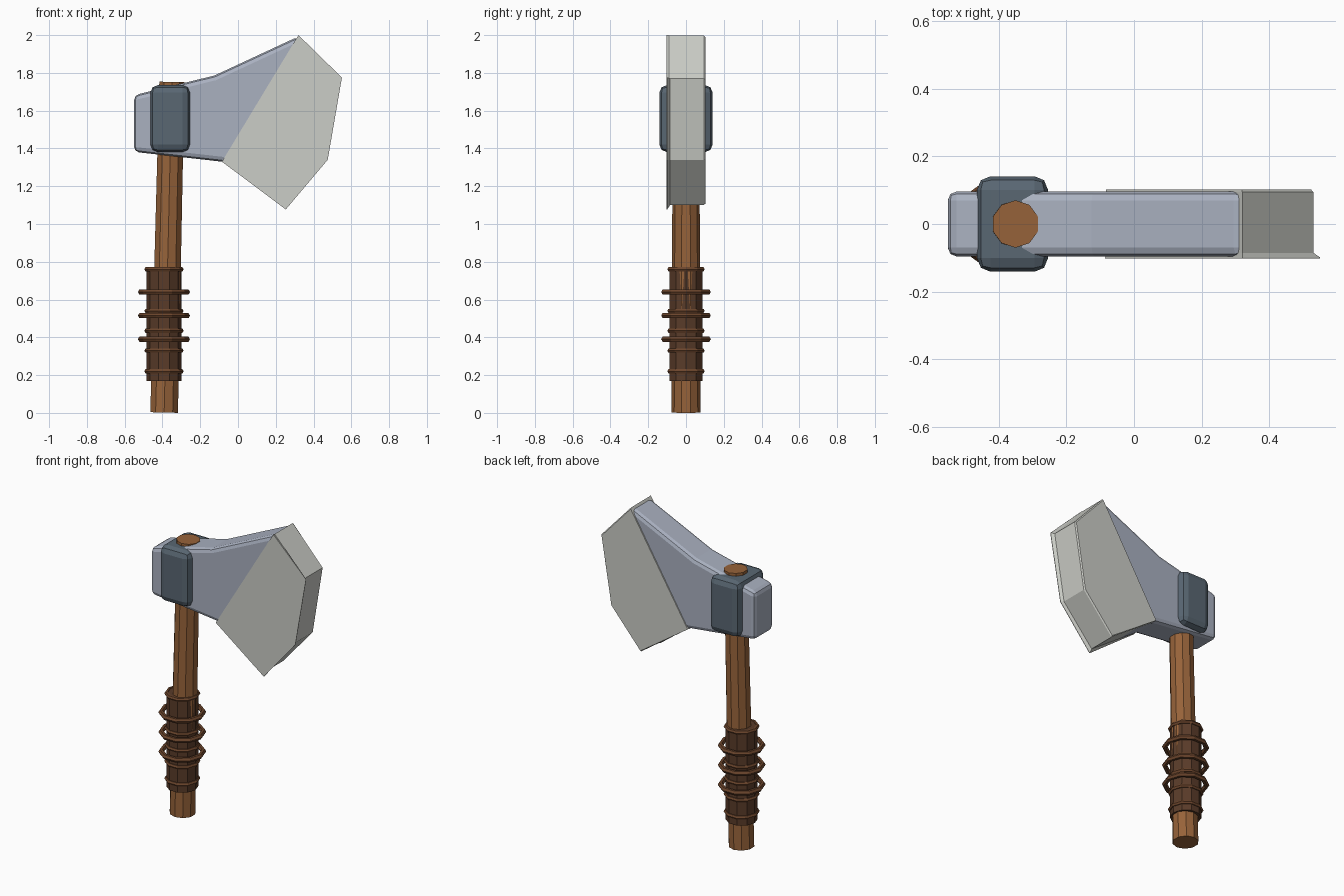
import bpy, bmesh, math
from mathutils import Vector

if "Cube" in bpy.data.objects:
    bpy.data.objects.remove(bpy.data.objects["Cube"])


def material(name, rgb):
    m = bpy.data.materials.new(name)
    m.diffuse_color = (*rgb, 1)
    m.use_nodes = True
    m.node_tree.nodes["Principled BSDF"].inputs["Base Color"].default_value = m.diffuse_color
    return m


WOOD = material("wood", (0.31, 0.125, 0.042))
LEATHER = material("leather", (0.10, 0.044, 0.022))
CORD = material("cord", (0.15, 0.06, 0.025))
STEEL = material("steel", (0.40, 0.44, 0.53))
EDGE = material("pale_steel", (0.60, 0.61, 0.57))
IRON = material("iron", (0.10, 0.135, 0.17))


def finish(ob, name, mat):
    ob.name = ob.data.name = name
    ob.data.materials.append(mat)
    return ob


def loft(name, layers, mat):
    """Solid through outlines of (x, z) points, each placed at depth y."""
    bm = bmesh.new()
    rings = [[bm.verts.new((x, y, z)) for x, z in pts] for y, pts in layers]
    n = len(rings[0])
    for a, b in zip(rings, rings[1:]):
        for i in range(n):
            j = (i + 1) % n
            bm.faces.new((a[i], a[j], b[j], b[i]))
    bm.faces.new(rings[0])
    bm.faces.new(rings[-1])
    bmesh.ops.recalc_face_normals(bm, faces=bm.faces)
    me = bpy.data.meshes.new(name)
    bm.to_mesh(me)
    bm.free()
    ob = bpy.data.objects.new(name, me)
    bpy.context.collection.objects.link(ob)
    return finish(ob, name, mat)


def bevel(ob, width, segments):
    mod = ob.modifiers.new("bevel", 'BEVEL')
    mod.width = width
    mod.segments = segments
    mod.limit_method = 'ANGLE'
    mod.angle_limit = math.radians(30)


# Tapered, slightly leaning ten-sided handle
low, high = Vector((-0.391, 0, 0.002)), Vector((-0.35, 0, 1.752))
bpy.ops.mesh.primitive_cone_add(
    vertices=10, radius1=0.077, radius2=0.070, depth=(high - low).length,
    location=(low + high) / 2,
    rotation=(0, math.atan2(high.x - low.x, high.z - low.z), 0))
finish(bpy.context.object, "handle", WOOD)

# Leather grip sleeve
GX = -0.392
bpy.ops.mesh.primitive_cylinder_add(
    vertices=10, radius=0.092, depth=0.60, location=(GX, 0, 0.468),
    rotation=(0, 0, math.pi / 2))
finish(bpy.context.object, "grip", LEATHER)

# Tight bindings and wider loose rings around the grip
rings = [("binding", 0.091, 0.013, (0.22, 0.33, 0.435, 0.54, 0.76)),
         ("loose_ring", 0.122, 0.016, (0.39, 0.515, 0.64))]
for name, major, minor, heights in rings:
    for k, z in enumerate(heights):
        bpy.ops.mesh.primitive_torus_add(
            major_radius=major, minor_radius=minor, major_segments=10,
            minor_segments=6, location=(GX, 0, z))
        finish(bpy.context.object, f"{name}_{k + 1}", CORD)

# Axe head body, running inside the blade
body = [(-0.55, 1.382), (-0.085, 1.33), (0.25, 1.105), (0.457, 1.342),
        (0.526, 1.768), (0.318, 1.992), (-0.125, 1.786), (-0.55, 1.682)]
bevel(loft("head", [(-0.096, body), (0.096, body)], STEEL), 0.026, 2)

# Blade with a narrow flared lip on the front side
lip = [(-0.085, 1.33), (0.253, 1.077), (0.475, 1.34), (0.55, 1.775), (0.32, 2.0)]
rim = [(-0.083, 1.332), (0.25, 1.10), (0.46, 1.34), (0.53, 1.77), (0.32, 1.998)]
back = [(-0.083, 1.332), (0.25, 1.107), (0.454, 1.342), (0.523, 1.767), (0.318, 1.991)]
loft("blade", [(-0.102, lip), (-0.099, lip), (-0.085, rim),
               (0.094, rim), (0.102, back)], EDGE)

# Iron collar clamping head to handle
bpy.ops.mesh.primitive_cube_add(size=1, location=(-0.359, 0, 1.558))
collar = finish(bpy.context.object, "collar", IRON)
collar.data.transform(collar.matrix_world.to_3x3().to_4x4())
for v in collar.data.vertices:
    v.co = (v.co.x * 0.21, v.co.y * 0.282, v.co.z * 0.355)
bevel(collar, 0.04, 2)
